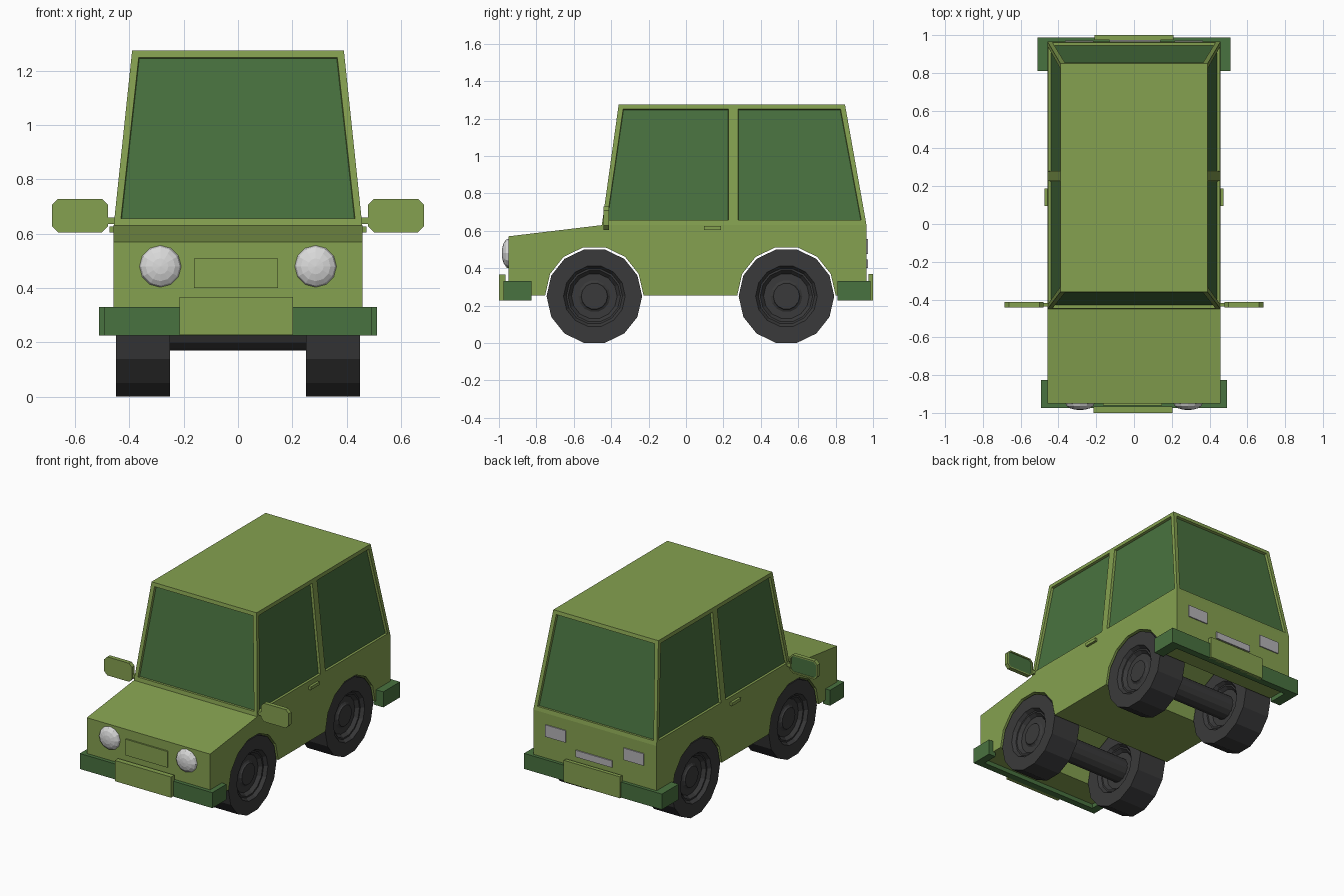
import bpy, bmesh, math
from mathutils import Vector

if "Cube" in bpy.data.objects:
    bpy.data.objects.remove(bpy.data.objects["Cube"])


def material(name, rgb):
    m = bpy.data.materials.new(name)
    m.diffuse_color = (*rgb, 1)
    m.use_nodes = True
    m.node_tree.nodes["Principled BSDF"].inputs["Base Color"].default_value = m.diffuse_color
    return m


GREEN = material("olive green paint", (0.235, 0.355, 0.08))
DARK = material("dark green", (0.066, 0.168, 0.05))
BLACK = material("dark rubber", (0.042, 0.042, 0.043))
WHITE = material("headlight white", (0.70, 0.70, 0.70))
GREY = material("rear light grey", (0.46, 0.45, 0.47))


def finish(name, bm, *mats):
    bmesh.ops.recalc_face_normals(bm, faces=bm.faces)
    me = bpy.data.meshes.new(name)
    bm.to_mesh(me)
    bm.free()
    for m in mats:
        me.materials.append(m)
    ob = bpy.data.objects.new(name, me)
    bpy.context.collection.objects.link(ob)
    return ob


def prism(name, pts, axis, lo, hi, mat):
    """Extrude a 2D outline along an axis; pts are the other two coordinates in order."""
    def place(p, w):
        c = list(p)
        c.insert(axis, w)
        return c
    bm = bmesh.new()
    f = bm.faces.new([bm.verts.new(place(p, lo)) for p in pts])
    r = bmesh.ops.extrude_face_region(bm, geom=[f])
    for v in r["geom"]:
        if isinstance(v, bmesh.types.BMVert):
            v.co[axis] = hi
    return finish(name, bm, mat)


def box(name, x, y, z, mat):
    return prism(name, [(x[0], y[0]), (x[1], y[0]), (x[1], y[1]), (x[0], y[1])], 2, z[0], z[1], mat)


def lathe_x(name, profile, centre, steps, mat, start=0.0):
    """Spin an (x, radius) profile around an axis parallel to x."""
    bm = bmesh.new()
    rings = []
    for x, r in profile:
        rings.append([bm.verts.new((centre[0] + x,
                                    centre[1] + r * math.cos(start + 2 * math.pi * i / steps),
                                    centre[2] + r * math.sin(start + 2 * math.pi * i / steps)))
                      for i in range(steps)])
    for a, b in zip(rings, rings[1:]):
        for i in range(steps):
            j = (i + 1) % steps
            bm.faces.new((a[i], a[j], b[j], b[i]))
    bm.faces.new(rings[0])
    bm.faces.new(rings[-1])
    return finish(name, bm, mat)


AXLES = {"front": -0.49, "rear": 0.537}
WHEEL_Z = 0.25

# Lower body: side profile with polygonal wheel arches
outline = [(-0.95, 0.255)]
for yc in AXLES.values():
    for k in range(8):
        a = math.pi * (1 - k / 7)
        outline.append((yc + 0.263 * math.cos(a), 0.255 + 0.263 * math.sin(a)))
outline += [(0.965, 0.255), (0.965, 0.63), (-0.45, 0.63), (-0.95, 0.57)]
prism("lower_body", outline, 0, -0.458, 0.458, GREEN)

# Cabin: tapered box, split at the door pillar, with recessed windows
bm = bmesh.new()
low = [bm.verts.new(p) for p in ((-.458, -.45, .63), (.458, -.45, .63), (.458, .965, .63), (-.458, .965, .63))]
top = [bm.verts.new(p) for p in ((-.39, -.36, 1.275), (.39, -.36, 1.275), (.39, .85, 1.275), (-.39, .85, 1.275))]
bm.faces.new(top)
for i in range(4):
    j = (i + 1) % 4
    bm.faces.new((low[i], low[j], top[j], top[i]))
bmesh.ops.bisect_plane(bm, geom=bm.verts[:] + bm.edges[:] + bm.faces[:],
                       plane_co=(0, 0.253, 0), plane_no=(0, 1, 0))
bm.normal_update()
panes = [f for f in bm.faces if abs(f.normal.z) < 0.5]
bmesh.ops.inset_individual(bm, faces=panes, thickness=0.036)
for f in panes:
    # slide the window corners along the pillars to the sill and header heights
    for e in [e for e in f.edges if abs(e.verts[0].co.z - e.verts[1].co.z) > 0.3]:
        a, b = sorted(e.verts, key=lambda v: v.co.z)
        d = (b.co - a.co) / (b.co.z - a.co.z)
        b.co += d * (1.25 - b.co.z)
        a.co += d * (0.657 - a.co.z)
bm.normal_update()
bmesh.ops.inset_individual(bm, faces=panes, thickness=0.003, depth=-0.016)
for f in panes:
    f.material_index = 1
finish("cabin_with_windows", bm, GREEN, DARK)

# Wheels and axles
rim = [(0.062, 0.075), (0.056, 0.085), (0.056, 0.122), (0.078, 0.14), (0.078, 0.15), (0.1, 0.165), (0.1, 0.2555)]
wheel_profile = [(0.07, 0.07)] + rim
wheel_profile += [(-x, r) for x, r in reversed(wheel_profile)]
for pos, yc in AXLES.items():
    for side, s in (("right", 1), ("left", -1)):
        lathe_x(f"{pos}_{side}_wheel", wheel_profile, (s * 0.35, yc, WHEEL_Z), 14, BLACK)
    lathe_x(f"{pos}_axle", [(-0.3, 0.08), (0.3, 0.08)], (0, yc, WHEEL_Z), 14, BLACK, math.pi / 14)


# Bumpers wrapping around the corners, with plates
def bumper(name, w, y_out, y_in, y_end):
    pts = [(-w, y_end), (-w, y_out), (w, y_out), (w, y_end),
           (0.44, y_end), (0.44, y_in), (-0.44, y_in), (-0.44, y_end)]
    prism(name, pts, 2, 0.226, 0.33, DARK)


bumper("front_bumper", 0.492, -0.975, -0.93, -0.825)
bumper("rear_bumper", 0.512, 0.987, 0.94, 0.81)
box("front_plate", (-0.215, 0.203), (-1.0, -0.965), (0.228, 0.367), GREEN)
box("rear_plate", (-0.21, 0.208), (0.975, 1.0), (0.226, 0.37), GREEN)
box("grille_panel", (-0.163, 0.147), (-0.96, -0.94), (0.40, 0.508), GREEN)

# Rear lights
box("rear_light_bar", (-0.13, 0.14), (0.955, 0.973), (0.40, 0.445), GREY)
for side, s in (("right", 1), ("left", -1)):
    box(f"{side}_rear_light", sorted((s * 0.215, s * 0.365)), (0.955, 0.972), (0.475, 0.555), GREY)

    # Domed headlight
    bm = bmesh.new()
    bmesh.ops.create_uvsphere(bm, u_segments=12, v_segments=8, radius=1)
    for v in bm.verts:
        x, y, z = v.co
        v.co = Vector((s * 0.286 + 0.077 * x, -0.95 - 0.035 * z, 0.48 + 0.077 * y))
    finish(f"{side}_headlight", bm, WHITE)

    # Door handle
    box(f"{side}_door_handle", sorted((s * 0.45, s * 0.474)), (0.095, 0.187), (0.605, 0.626), GREEN)

    # Mirror: chamfered shell, recessed dark glass on its back, and a stalk
    cx, cz, hw, hh, c = s * 0.582, 0.667, 0.103, 0.062, 0.022
    corners = [(hw, hh - c), (hw - c, hh), (c - hw, hh), (-hw, hh - c),
               (-hw, c - hh), (c - hw, -hh), (hw - c, -hh), (hw, c - hh)]
    shell = prism(f"{side}_mirror", [(cx + x, cz + z) for x, z in corners], 1, -0.441, -0.413, GREEN)
    bm = bmesh.new()
    bm.from_mesh(shell.data)
    glass = [f for f in bm.faces if f.normal.y > 0.9]
    bmesh.ops.inset_individual(bm, faces=glass, thickness=0.01)
    bmesh.ops.inset_individual(bm, faces=glass, thickness=0.001, depth=-0.006)
    for f in glass:
        f.material_index = 1
    bm.to_mesh(shell.data)
    bm.free()
    shell.data.materials.append(DARK)
    box(f"{side}_mirror_stalk", sorted((s * 0.44, s * 0.49)), (-0.437, -0.418), (0.636, 0.66), GREEN)
